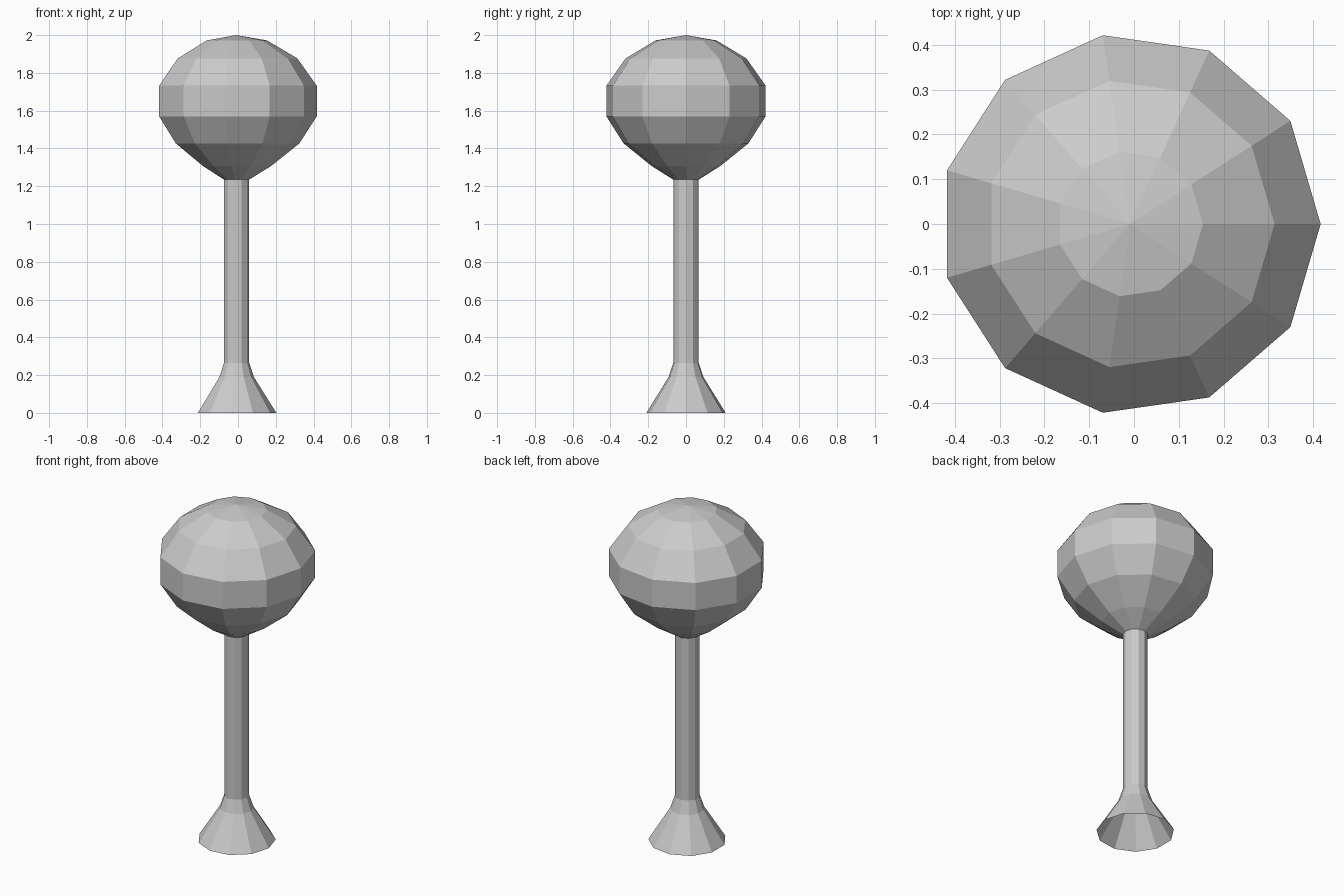
import bpy, bmesh, math

if "Cube" in bpy.data.objects:
    bpy.data.objects.remove(bpy.data.objects["Cube"])

SIDES = 11
AXIS_X = -0.009  # keeps the odd-sided outline centred on x = 0


def lathe(name, profile):
    """Revolve (radius, z) points into a faceted shell; radius 0 makes a pole."""
    bm = bmesh.new()
    rings = []
    for r, z in profile:
        if r == 0:
            rings.append([bm.verts.new((AXIS_X, 0, z))] * SIDES)
        else:
            rings.append([bm.verts.new((AXIS_X + r * math.cos(2 * math.pi * i / SIDES),
                                        r * math.sin(2 * math.pi * i / SIDES), z))
                          for i in range(SIDES)])
    for low, high in zip(rings, rings[1:]):
        for i in range(SIDES):
            j = (i + 1) % SIDES
            corners = [low[i], low[j], high[j], high[i]]
            bm.faces.new(list(dict.fromkeys(corners)))
    mesh = bpy.data.meshes.new(name)
    bm.to_mesh(mesh)
    bm.free()
    obj = bpy.data.objects.new(name, mesh)
    bpy.context.collection.objects.link(obj)
    return obj


# Trunk: flared foot, open underneath, with a straight stem
lathe("trunk", [(0.212, 0), (0.093, 0.19), (0.068, 0.265), (0.068, 1.235)])

# Crown: rounded ball that narrows into the top of the stem
lathe("crown", [(0.068, 1.235), (0.184, 1.307), (0.334, 1.427), (0.426, 1.57),
                (0.426, 1.732), (0.323, 1.877), (0.163, 1.972), (0, 2.0)])
